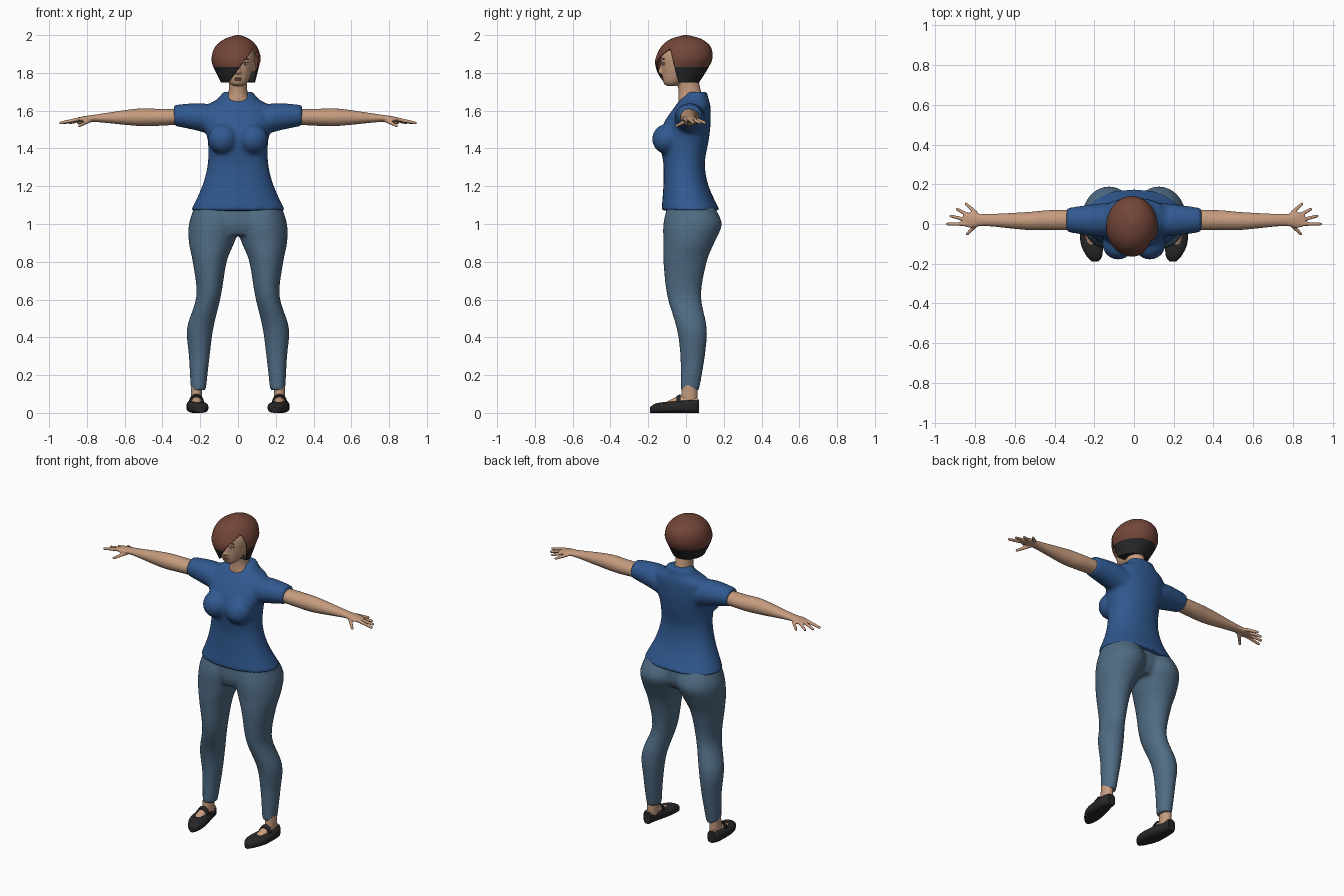
import bpy, bmesh, math
from mathutils import Vector, Matrix

if "Cube" in bpy.data.objects:
    bpy.data.objects.remove(bpy.data.objects["Cube"])


def material(name, *rgb):
    made = bpy.data.materials.new(name)
    made.use_nodes = True
    made.diffuse_color = (*rgb, 1)
    made.node_tree.nodes["Principled BSDF"].inputs["Base Color"].default_value = (*rgb, 1)
    return made


SKIN = material("skin", .56, .33, .21)
SHIRT = material("blue_cotton", .03, .1, .28)
DENIM = material("denim", .08, .15, .23)
HAIR = material("auburn_hair", .17, .06, .04)
BLACK = material("black", .02, .02, .02)
WHITE = material("eye_white", .6, .55, .5)
LIPS = material("lips", .38, .15, .11)


def spline(rows, steps=4):
    """Smooth the rows of cross-section values with a Catmull-Rom curve."""
    padded = [rows[0], *rows, rows[-1]]
    for window in zip(padded, padded[1:], padded[2:], padded[3:]):
        for step in range(steps):
            t = step / steps
            section = []
            for before, start, end, after in zip(*window):
                leave, arrive = (end - before) / 2, (after - start) / 2
                gap = end - start
                bend = (3 * gap - 2 * leave - arrive) * t + (leave + arrive - 2 * gap) * t * t
                section.append(start + leave * t + bend * t)
            yield section
    yield rows[-1]


def loft(bm, rows, axis="z", side=1, power=1.0, segments=32):
    """Rows are (position, low, high, low, high), or (position, half width, low, high)."""
    rows = [(row[0], -row[1], *row[1:]) if len(row) == 4 else row for row in rows]
    rings = []
    for t, left, right, front, back in spline(rows):
        ring = []
        for i in range(segments):
            angle = math.tau * i / segments
            c, s = math.cos(angle), math.sin(angle)
            a = (left + right + (right - left) * math.copysign(abs(c) ** power, c)) / 2
            b = (front + back + (back - front) * math.copysign(abs(s) ** power, s)) / 2
            x, y, z = {"x": (t, a, b), "y": (a, t, b), "z": (a, b, t)}[axis]
            ring.append(bm.verts.new((x * side, y, z)))
        rings.append(ring)
    for lower, upper in zip(rings, rings[1:]):
        for i in range(segments):
            bm.faces.new((lower[i - 1], lower[i], upper[i], upper[i - 1]))
    bm.faces.new(rings[0])
    bm.faces.new(rings[-1])


def ball(bm, centre, radii):
    place = Matrix.Translation(centre) @ Matrix.Diagonal((*radii, 1))
    bmesh.ops.create_uvsphere(bm, u_segments=20, v_segments=12, radius=1, matrix=place)


def limb(bm, start, end, thick, thin):
    """Tapered rod with a rounded tip."""
    start, end = Vector(start), Vector(end)
    span = end - start
    turn = span.to_track_quat("Z", "Y").to_matrix().to_4x4()
    bmesh.ops.create_cone(bm, cap_ends=True, segments=12, radius1=thick, radius2=thin,
                          depth=span.length, matrix=Matrix.Translation((start + end) / 2) @ turn)
    ball(bm, end, (thin, thin, thin))


def finish(name, bm, *materials, voxel=0, smooth=3):
    """Turn the mesh into an object, merging overlapping forms if a voxel size is given."""
    bmesh.ops.recalc_face_normals(bm, faces=bm.faces)
    mesh = bpy.data.meshes.new(name)
    bm.to_mesh(mesh)
    bm.free()
    part = bpy.data.objects.new(name, mesh)
    bpy.context.collection.objects.link(part)
    for entry in materials:
        mesh.materials.append(entry)
    bpy.ops.object.select_all(action="DESELECT")
    part.select_set(True)
    bpy.context.view_layer.objects.active = part
    bpy.ops.object.shade_smooth_by_angle(angle=math.radians(45))
    if voxel:
        merge = part.modifiers.new("Merge", "REMESH")
        merge.mode, merge.voxel_size, merge.use_smooth_shade = "VOXEL", voxel, True
        soften = part.modifiers.new("Soften", "SMOOTH")
        soften.factor, soften.iterations = .5, smooth
    return part


SIDES = {"left": 1, "right": -1}

# Shirt: torso, bust and sleeves merged
bm = bmesh.new()
loft(bm, [(1.07, .25, -.13, .18), (1.2, .19, -.12, .12), (1.32, .16, -.12, .1),
          (1.44, .16, -.14, .12), (1.53, .18, -.12, .13), (1.62, .17, -.06, .13),
          (1.66, .11, -.03, .12), (1.7, .08, .01, .11)], power=.9)
for side in SIDES.values():
    ball(bm, (side * .08, -.1, 1.45), (.08, .08, .08))
    loft(bm, [(.08, -.06, .11, 1.45, 1.62), (.2, -.06, .1, 1.49, 1.64),
              (.34, -.04, .08, 1.52, 1.63)], "x", side)
finish("shirt", bm, SHIRT, voxel=.011, smooth=4)

# Jeans: hips and two legs merged
bm = bmesh.new()
loft(bm, [(1.11, .23, -.1, .14), (1, .25, -.11, .15), (.94, .2, -.09, .12)])
for side in SIDES.values():
    loft(bm, [(1.09, .01, .23, -.1, .15), (1, -.01, .26, -.12, .19),
              (.9, .02, .26, -.12, .15), (.8, .06, .24, -.12, .11),
              (.62, .09, .22, -.1, .08), (.45, .13, .27, -.05, .11),
              (.3, .15, .26, -.03, .1), (.12, .17, .25, -.03, .07)], side=side)
finish("jeans", bm, DENIM, voxel=.011, smooth=4)

# Arms, hands and fanned fingers
for label, side in SIDES.items():
    bm = bmesh.new()
    loft(bm, [(.25, -.03, .07, 1.53, 1.61), (.42, -.03, .07, 1.52, 1.61),
              (.54, -.03, .06, 1.52, 1.61), (.75, -.01, .05, 1.54, 1.58),
              (.82, -.02, .06, 1.54, 1.57), (.86, -.01, .05, 1.55, 1.56)], "x", side)
    for i in range(4):
        x, y, length, angle = .84 - .005 * i * i, .018 * i, .1 - .01 * i, .25 * i
        limb(bm, (x * side, y, 1.555),
             ((x + length * math.cos(angle)) * side, y + length * math.sin(angle), 1.535),
             .011, .008)
    limb(bm, (.78 * side, .01, 1.55), (.84 * side, -.05, 1.52), .012, .008)
    finish(label + "_arm", bm, SKIN, voxel=.005, smooth=2)

# Head, nose, ears and neck
bm = bmesh.new()
loft(bm, [(1.73, .02, -.1, -.06), (1.75, .05, -.12, -.01), (1.82, .08, -.13, .07),
          (1.89, .09, -.13, .1), (1.94, .07, -.1, .08), (1.97, .02, -.03, .03)])
loft(bm, [(1.6, .09, -.03, .1), (1.65, .07, -.04, .09), (1.7, .05, -.04, .08),
          (1.79, .05, -.05, .06)])
limb(bm, (0, -.12, 1.86), (0, -.137, 1.806), .008, .012)
for side in SIDES.values():
    ball(bm, (side * .012, -.13, 1.803), (.008, .01, .007))
    ball(bm, (side * .086, -.01, 1.83), (.01, .02, .03))
finish("head", bm, SKIN, voxel=.006)

# Face details
for label, side in SIDES.items():
    for part, colour, height, radii in (
            ("eye", WHITE, 1.847, (.016, .006, .007)),
            ("iris", BLACK, 1.847, (.006, .008, .006)),
            ("upper_lid", BLACK, 1.854, (.018, .007, .002)),
            ("eyebrow", HAIR, 1.873, (.02, .007, .003))):
        bm = bmesh.new()
        ball(bm, (side * .038, -.118, height), radii)
        finish(label + "_" + part, bm, colour)
bm = bmesh.new()
for height in (1.772, 1.764):
    ball(bm, (0, -.12, height), (.02, .008, .005))
finish("lips", bm, LIPS)

# Hair: bobbed shell cut open along a diagonal fringe, dark below
bm = bmesh.new()
loft(bm, [(1.75, -.09, .09, -.13, .07), (1.83, -.13, .11, -.16, .12),
          (1.88, -.14, .12, -.16, .14), (1.94, -.12, .1, -.13, .13),
          (1.98, -.07, .06, -.08, .08), (2, -.01, .01, -.01, .01)], segments=48)
FRINGE = Vector((-.05, 0, 1.75)), Vector((4, 0, -3))
TEMPLE = Vector((0, -.04, 1.75)), Vector((0, -4, -1))
NAPE = Vector((0, 0, 1.83)), Vector((0, 0, -1))
for point, normal in (FRINGE, TEMPLE, NAPE):
    bmesh.ops.bisect_plane(bm, geom=bm.verts[:] + bm.edges[:] + bm.faces[:],
                           plane_co=point, plane_no=normal)


def beyond(face, plane):
    return (face.calc_center_median() - plane[0]).dot(plane[1]) > 0


opening = [face for face in bm.faces if beyond(face, FRINGE) and beyond(face, TEMPLE)]
bmesh.ops.delete(bm, geom=opening, context="FACES")
for face in bm.faces:
    face.material_index = int(beyond(face, NAPE))
hair = finish("hair", bm, HAIR, BLACK)
shell = hair.modifiers.new("Thickness", "SOLIDIFY")
shell.thickness, shell.offset = .007, -1

# Feet and strapped flat shoes
for label, side in SIDES.items():
    bm = bmesh.new()
    loft(bm, [(-.12, .19, .24, .02, .05), (-.03, .19, .25, .02, .09),
              (.06, .2, .25, .02, .08)], "y", side)
    loft(bm, [(.04, .19, .25, -.03, .06), (.15, .19, .25, -.02, .06)], side=side)
    finish(label + "_foot", bm, SKIN)
    bm = bmesh.new()
    loft(bm, [(-.19, .18, .21, 0, .03), (-.16, .16, .24, 0, .05), (-.09, .16, .27, 0, .06),
              (.03, .19, .27, 0, .07), (.07, .2, .25, 0, .07)], "y", side, power=.7)
    loft(bm, [(-.05, .18, .26, .01, .09), (-.03, .18, .26, .01, .1)], "y", side)
    finish(label + "_shoe", bm, BLACK)
